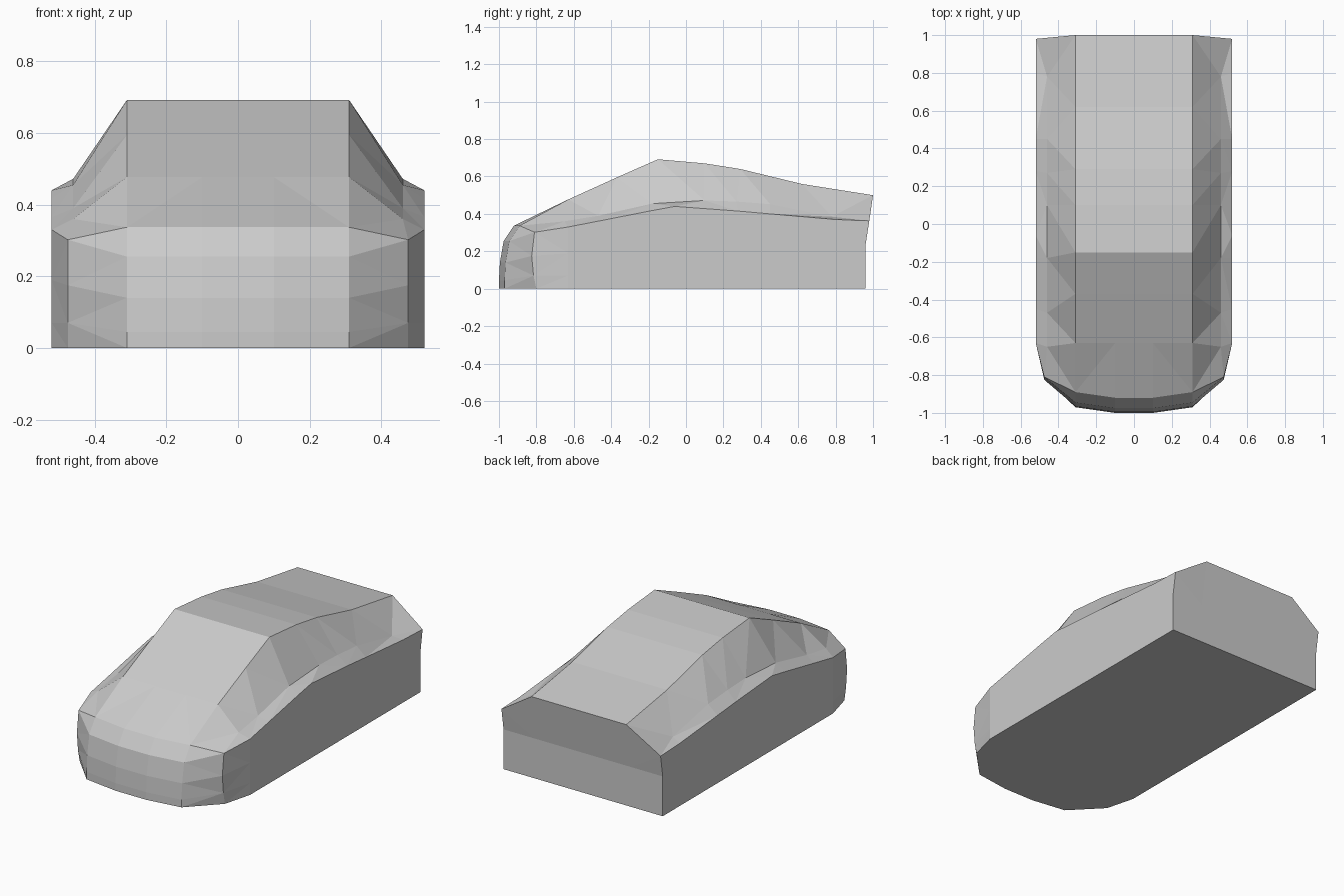
import bpy, bmesh

if "Cube" in bpy.data.objects:
    bpy.data.objects.remove(bpy.data.objects["Cube"])

# Lengthwise (y, z) lines, from the nose base over the roof to the tail base
roof = [(-.97, 0), (-.97, .045), (-.965, .14), (-.945, .255), (-.89, .337),
        (-.63, .477), (-.37, .595), (-.15, .692), (.1, .67), (.29, .64),
        (.62, .56), (1, .5), (.96, .235), (.96, 0)]
shoulder = [(-.80, 0), (-.815, .07), (-.825, .175), (-.81, .302), (-.65, .36),
            (-.47, .39), (-.18, .455), (.1, .472), (.27, .466), (.45, .452),
            (.78, .385), (.98, .363), (.96, .235), (.96, 0)]
belt = [(-.63, 0), (-.63, .07), (-.63, .19), (-.63, .33), (-.63, .33),
        (-.45, .365), (-.18, .418), (-.06, .44), (.28, .415), (.45, .4),
        (.8, .37), (.98, .363), (.96, .235), (.96, 0)]
N = len(roof)
bm = bmesh.new()
cache = {}


def vert(x, y, z):
    key = (round(x, 4), round(y, 4), round(z, 4))
    if key not in cache:
        cache[key] = bm.verts.new(key)
    return cache[key]


def face(vs):
    vs = list(dict.fromkeys(vs))
    if len(vs) > 2:
        bm.faces.new(vs)


def shoulder_x(i):
    return .475 if i < 4 else .46 if i < 11 else .52


def half(s):
    # Belt, shoulder, roof edge and near-centre lines on one side
    return [[vert(s * .52, y, z) for y, z in belt],
            [vert(s * shoulder_x(i), y, z) for i, (y, z) in enumerate(shoulder)],
            [vert(s * .31, y, z) for y, z in roof],
            [vert(s * .1, y - (.03 if i < 5 else 0), z) for i, (y, z) in enumerate(roof)]]


# Skin across the nose, bonnet, windows, roof and tail
left, right = half(-1), half(1)
lines = left + right[::-1]
for a, b in zip(lines, lines[1:]):
    for i in range(N - 1):
        face([a[i], b[i], b[i + 1], a[i + 1]])

# Flat door sides and underside
face(left[0])
face(right[0])
face([l[0] for l in lines] + [l[-1] for l in reversed(lines)])

bmesh.ops.triangulate(bm, faces=[f for f in bm.faces if len(f.verts) == 4])
bmesh.ops.recalc_face_normals(bm, faces=bm.faces)
mesh = bpy.data.meshes.new("car_body")
bm.to_mesh(mesh)
bm.free()
body = bpy.data.objects.new("car_body", mesh)
bpy.context.collection.objects.link(body)
